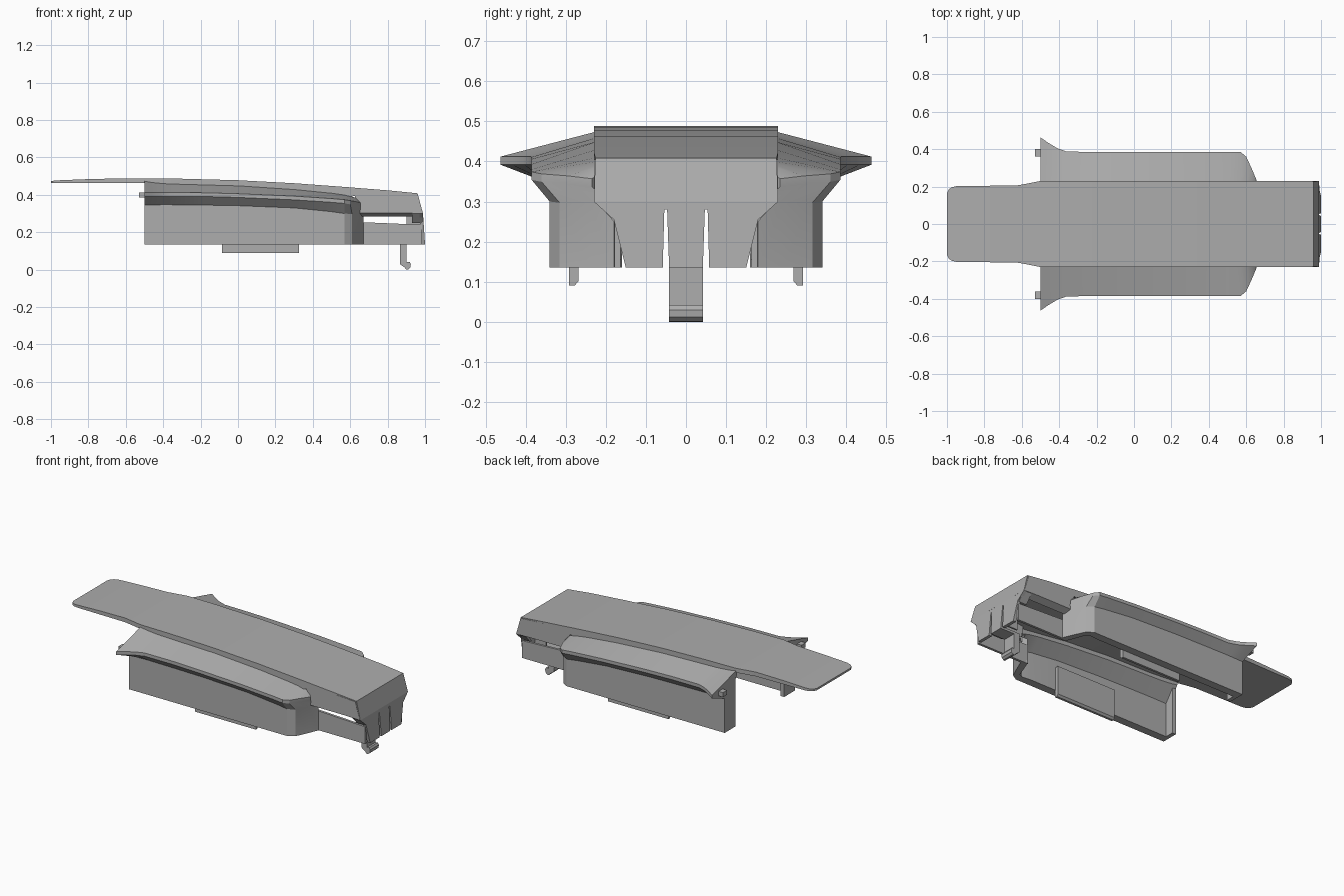
import bpy
import bmesh
from mathutils import Vector

cube = bpy.data.objects.get("Cube")
if cube:
    bpy.data.objects.remove(cube)

grey = bpy.data.materials.new("plain grey")
grey.use_nodes = True
tone = (0.42, 0.42, 0.42, 1)
grey.diffuse_color = tone
grey.node_tree.nodes["Principled BSDF"].inputs["Base Color"].default_value = tone


def loft(name, rings, mirror=False, smooth=True):
    """Join matching closed rings of points and cap both ends."""
    bm = bmesh.new()
    loops = [[bm.verts.new(p) for p in ring] for ring in rings]
    count = len(loops[0])
    for a, b in zip(loops, loops[1:]):
        for i in range(count):
            j = (i + 1) % count
            bm.faces.new((a[i], a[j], b[j], b[i]))
    bm.faces.new(loops[0])
    bm.faces.new(loops[-1])
    bmesh.ops.recalc_face_normals(bm, faces=bm.faces)
    mesh = bpy.data.meshes.new(name)
    bm.to_mesh(mesh)
    bm.free()
    mesh.materials.append(grey)
    obj = bpy.data.objects.new(name, mesh)
    bpy.context.collection.objects.link(obj)
    if mirror:
        mod = obj.modifiers.new("Mirror", 'MIRROR')
        mod.use_axis = (False, True, False)
        mod.use_mirror_merge = False
    if smooth:
        bpy.ops.object.select_all(action='DESELECT')
        obj.select_set(True)
        bpy.context.view_layer.objects.active = obj
        bpy.ops.object.shade_smooth_by_angle(angle=0.4)
    return obj


def prism(name, outline, axis, low, high, mirror=False):
    """Extrude a flat outline along x or y."""
    def place(p, d):
        return (d, p[0], p[1]) if axis == 'x' else (p[0], d, p[1])
    return loft(name, [[place(p, d) for p in outline] for d in (low, high)], mirror, False)


def box(name, x, y, z, mirror=False):
    outline = [(x[0], z[0]), (x[1], z[0]), (x[1], z[1]), (x[0], z[1])]
    return prism(name, outline, 'y', y[0], y[1], mirror)


# Long gently arched top plate: x, half width, top, underside
plate = [
    (-1, .165, .474, .462), (-.99, .185, .475, .462), (-.975, .196, .476, .462),
    (-.95, .202, .478, .462), (-.8, .204, .484, .462), (-.62, .207, .488, .462),
    (-.55, .22, .488, .462), (-.5, .23, .488, .462), (-.3, .23, .486, .45),
    (0, .23, .478, .445), (.3, .23, .462, .425), (.6, .23, .44, .39),
    (.66, .23, .435, .4), (.8, .23, .424, .395), (.96, .226, .408, .385),
]
loft("top_plate", [[(x, -w, t), (x, w, t), (x, w, b), (x, -w, b)] for x, w, t, b in plate])

# Side housing: shoulder, overhanging rim and thick lower wall
BASE = .135
straight = [
    (-.5, .475, .463, .412, .345), (-.46, .468, .435, .412, .346),
    (-.41, .463, .405, .412, .347), (-.36, .46, .387, .412, .347),
    (-.18, .455, .385, .411, .345), (0, .45, .385, .406, .342),
    (.3, .43, .385, .393, .33), (.5, .41, .385, .38, .31),
    (.57, .4, .385, .374, .3),
]
stations = [((x, .222, zi), (x, yo, zo), (x, .34, zw)) for x, zi, yo, zo, zw in straight]
stations += [
    ((.6, .222, .392), (.6, .36, .369), (.61, .315, .297)),
    ((.63, .222, .385), (.63, .295, .364), (.645, .24, .296)),
    ((.65, .222, .365), (.655, .235, .357), (.67, .18, .29)),
]
rings = []
for inner, outer, wall in stations:
    turn = min(max((wall[0] - .55) / .1, 0), 1)
    back = Vector((-.035 * turn, -.05 + .03 * turn, 0))
    drop = Vector((0, 0, .02))
    foot = Vector((wall[0], wall[1], BASE))
    rings.append([
        Vector(inner), Vector(outer), Vector(outer) - drop, Vector(wall), foot,
        foot + back, Vector(wall) + back, Vector(inner) - drop * 1.5,
    ])
loft("side_housing", rings, True)

# Rear return walls and hinge pins
box("rear_return", (-.5, -.475), (.235, .3), (BASE, .44), True)
box("rear_pin", (-.53, -.49), (.36, .4), (.385, .412), True)

# Tabs hanging from the inside of the lower walls
prism("lower_tab", [(.268, .28), (.292, .28), (.292, .09), (.278, .09), (.268, .102)],
      'x', -.085, .325, True)

# Hollow nose: upper cheeks, ledges, low rails and corner gussets
prism("nose_cheek", [(.62, .425), (.955, .405), (.985, .3), (.64, .31)], 'y', .21, .23, True)
prism("nose_ledge", [(.23, .312), (.23, .303), (.19, .283), (.19, .312)], 'x', .64, .985, True)
prism("nose_rail", [(.63, BASE), (.985, BASE), (.985, .24), (.63, .255)], 'y', .163, .178, True)
prism("nose_gusset", [(.23, .305), (.18, .25), (.165, .25), (.205, .305)], 'x', .93, .985, True)


# Nose front: sloping brow above a panel with two slits
def slab(name, outline, face_x, depth):
    front = [(face_x(z), y, z) for y, z in outline]
    loft(name, [front, [(x - depth, y, z) for x, y, z in front]], False, False)


slab("nose_brow", [(-.226, .408), (.226, .408), (.23, .3), (-.23, .3)],
     lambda z: .96 + (.408 - z) * .27, .02)
half = [(.23, .3), (.18, .255), (.15, BASE), (.058, BASE), (.054, .28), (.047, .28), (.042, BASE)]
slab("nose_panel", half + [(-y, z) for y, z in reversed(half)],
     lambda z: .989 + (.3 - z) * .067, .02)
box("slit_rib", (.9, .985), (.058, .068), (.15, .29), True)

# Clip: bridge, leg and rounded catch
box("clip_bridge", (.865, .985), (-.042, .042), (BASE, .15))
prism("clip_leg", [(.865, .15), (.902, .15), (.902, .04), (.917, .042), (.924, .03),
                   (.922, .012), (.91, .001), (.9, 0), (.89, .012), (.865, .03)],
      'y', -.042, .042)
